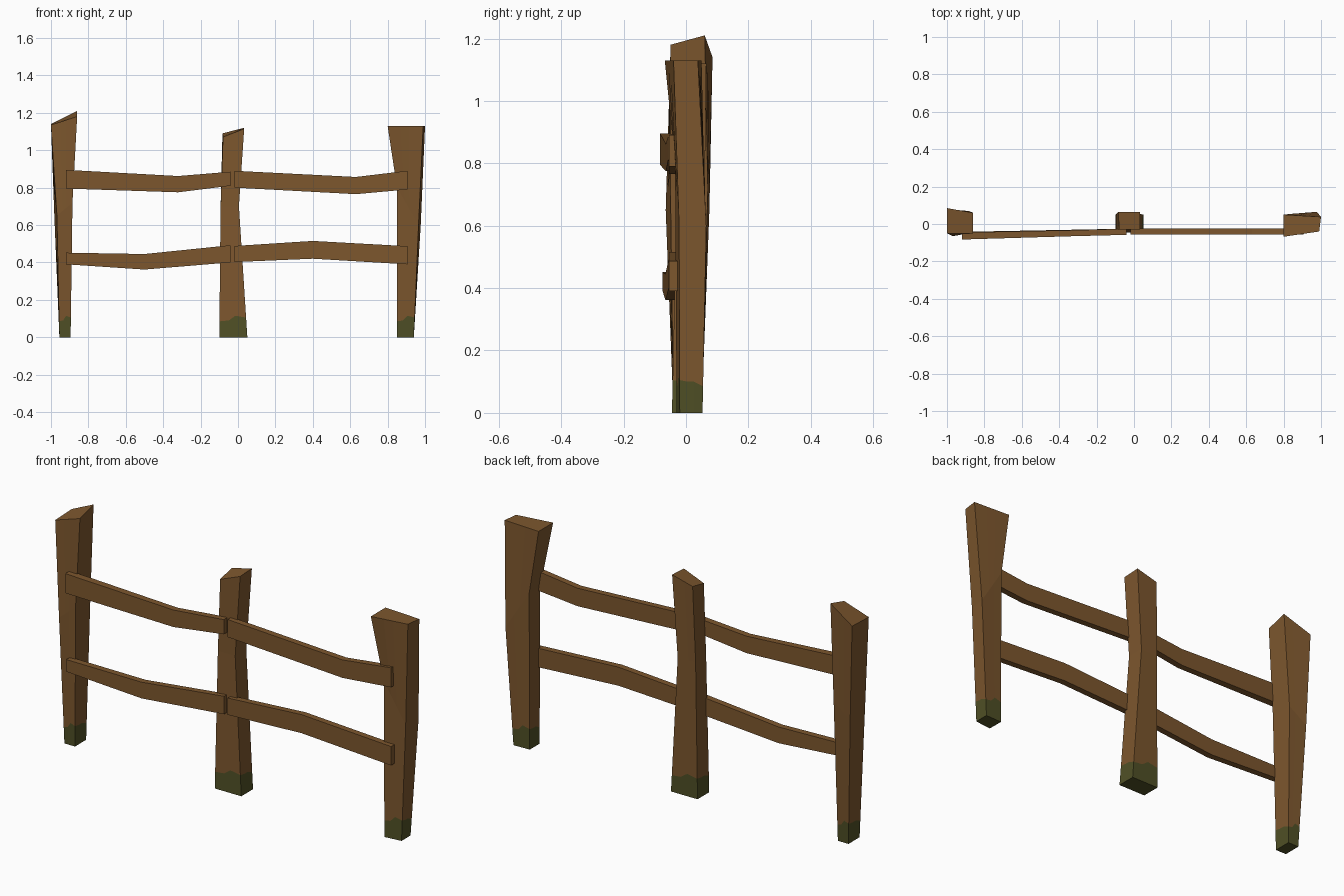
import bpy, bmesh
from mathutils import Vector


def material(name, rgb):
    m = bpy.data.materials.new(name)
    m.diffuse_color = (*rgb, 1)
    return m


wood = material("brown wood", (0.205, 0.095, 0.027))
moss = material("moss green", (0.08, 0.08, 0.019))


def finish(name, bm, mats):
    bmesh.ops.recalc_face_normals(bm, faces=bm.faces)
    me = bpy.data.meshes.new(name)
    bm.to_mesh(me)
    bm.free()
    for m in mats:
        me.materials.append(m)
    ob = bpy.data.objects.new(name, me)
    bpy.context.collection.objects.link(ob)


def loft(bm, rings):
    """Join closed rings of points and cap both ends; returns faces per band."""
    vs = [[bm.verts.new(p) for p in r] for r in rings]
    n = len(vs[0])
    bands = [[bm.faces.new((a[i], a[(i + 1) % n], b[(i + 1) % n], b[i])) for i in range(n)]
             for a, b in zip(vs, vs[1:])]
    bottom = bm.faces.new(vs[0][::-1])
    bm.faces.new(vs[-1])
    return bands, bottom


def post(name, bottom, mid, top):
    """Corners run front-left, front-right, back-right, back-left."""
    def ring(c):
        c = [Vector(p) for p in c]
        return [c[i].lerp(c[(i + 1) % 4], t) for i in range(4) for t in (0, 0.35, 0.6)]
    low, middle, high = ring(bottom), ring(mid), ring(top)
    # ragged upper edge of the moss, jagged on front and back
    levels = [0.085, 0.09, 0.115, 0.105, 0.1, 0.1] * 2
    edge = [a.lerp(b, h / b.z) for a, b, h in zip(low, middle, levels)]
    bm = bmesh.new()
    bands, base = loft(bm, [low, edge, middle, high])
    for f in bands[0] + [base]:
        f.material_index = 1
    finish(name, bm, [wood, moss])


def rail(name, sections):
    """Each section: x, low z, high z, front y, back y."""
    bm = bmesh.new()
    loft(bm, [[(x, f, a), (x, b, a), (x, b, c), (x, f, c)] for x, a, c, f, b in sections])
    finish(name, bm, [wood])


# Posts
post("left_post",
     [(-0.955, -0.04, 0), (-0.895, -0.04, 0), (-0.895, 0.05, 0), (-0.955, 0.05, 0)],
     [(-0.968, -0.065, 0.65), (-0.885, -0.05, 0.72), (-0.885, 0.07, 0.72), (-0.982, 0.075, 0.65)],
     [(-1.0, -0.05, 1.135), (-0.86, -0.05, 1.18), (-0.86, 0.06, 1.21), (-1.0, 0.085, 1.14)])
post("middle_post",
     [(-0.10, -0.045, 0), (0.05, -0.045, 0), (0.05, 0.05, 0), (-0.10, 0.05, 0)],
     [(-0.093, -0.03, 0.7), (0.005, -0.03, 0.7), (0.005, 0.06, 0.7), (-0.093, 0.055, 0.7)],
     [(-0.08, -0.03, 1.07), (0.033, -0.03, 1.115), (0.033, 0.065, 1.12), (-0.083, 0.065, 1.09)])
post("right_post",
     [(0.85, -0.03, 0), (0.94, -0.02, 0), (0.94, 0.053, 0), (0.85, 0.05, 0)],
     [(0.85, -0.035, 0.8), (0.965, -0.022, 0.6), (0.977, 0.065, 0.6), (0.85, 0.055, 0.8)],
     [(0.80, -0.068, 1.13), (0.99, -0.04, 1.13), (1.0, 0.038, 1.13), (0.80, 0.05, 1.13)])

# Rails
rail("upper_left_rail", [(-0.92, 0.795, 0.895, -0.083, -0.045),
                         (-0.32, 0.775, 0.862, -0.065, -0.033),
                         (-0.04, 0.81, 0.885, -0.058, -0.025)])
rail("upper_right_rail", [(-0.02, 0.80, 0.89, -0.055, -0.023),
                          (0.63, 0.765, 0.857, -0.055, -0.023),
                          (0.905, 0.79, 0.89, -0.055, -0.023)])
rail("lower_left_rail", [(-0.92, 0.39, 0.452, -0.075, -0.042),
                         (-0.50, 0.362, 0.445, -0.066, -0.034),
                         (-0.04, 0.40, 0.492, -0.056, -0.025)])
rail("lower_right_rail", [(-0.02, 0.402, 0.488, -0.055, -0.023),
                          (0.40, 0.42, 0.515, -0.055, -0.023),
                          (0.905, 0.39, 0.487, -0.055, -0.023)])
